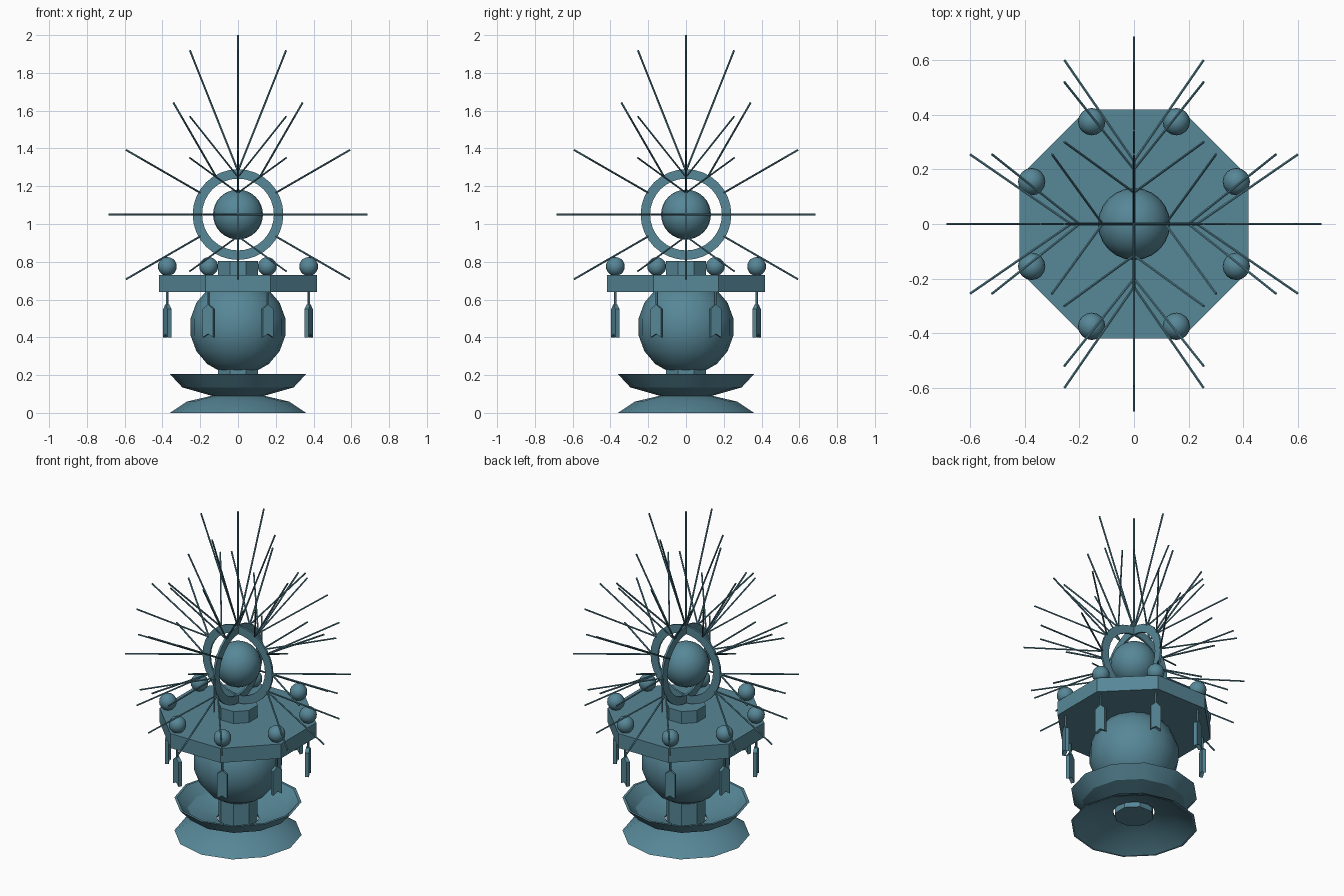
import bpy, bmesh, math
from math import sin, cos, pi, radians
from mathutils import Vector, Matrix

cube = bpy.data.objects.get("Cube")
if cube:
    bpy.data.objects.remove(cube, do_unlink=True)

teal = bpy.data.materials.new("muted teal")
teal.use_nodes = True
TEAL = (0.095, 0.242, 0.31, 1)
teal.diffuse_color = TEAL
teal.node_tree.nodes["Principled BSDF"].inputs["Base Color"].default_value = TEAL


def make(name, bm, smooth=None):
    """Turn a bmesh into a teal object, optionally smooth-shaded by angle."""
    bmesh.ops.recalc_face_normals(bm, faces=bm.faces)
    mesh = bpy.data.meshes.new(name)
    bm.to_mesh(mesh)
    bm.free()
    mesh.materials.append(teal)
    ob = bpy.data.objects.new(name, mesh)
    bpy.context.collection.objects.link(ob)
    if smooth:
        bpy.ops.object.select_all(action='DESELECT')
        ob.select_set(True)
        bpy.context.view_layer.objects.active = ob
        bpy.ops.object.shade_smooth_by_angle(angle=radians(smooth))
    return ob


def lathe(name, profile, sides, turn=0.0, closed=True, smooth=None):
    """Revolve (radius, height) points about z; closed joins last to first."""
    bm = bmesh.new()
    rows = [[bm.verts.new((r * cos(turn + 2 * pi * i / sides),
                           r * sin(turn + 2 * pi * i / sides), z))
             for i in range(sides)] for r, z in profile]
    pairs = list(zip(rows, rows[1:]))
    if closed:
        pairs.append((rows[-1], rows[0]))
    else:
        bm.faces.new(rows[0])
        bm.faces.new(rows[-1])
    for a, b in pairs:
        for i in range(sides):
            j = (i + 1) % sides
            bm.faces.new((a[i], a[j], b[j], b[i]))
    return make(name, bm, smooth)


def octagon(name, apothem, low, high):
    r = apothem / cos(pi / 8)
    return lathe(name, [(r, low), (r, high)], 8, pi / 8, closed=False)


def ball(name, radius, centre, segments, rings):
    bm = bmesh.new()
    bmesh.ops.create_uvsphere(bm, u_segments=segments, v_segments=rings, radius=radius,
                              matrix=Matrix.Translation(centre))
    return make(name, bm, 60)


def add_rod(bm, start, end, radius, sides=6):
    axis = end - start
    place = Matrix.Translation((start + end) / 2) @ axis.to_track_quat('Z', 'Y').to_matrix().to_4x4()
    bmesh.ops.create_cone(bm, cap_ends=True, segments=sides, radius1=radius, radius2=radius,
                          depth=axis.length, matrix=place)


# Base: inverted dish below, open dish above, joined by a stem
lathe("lower_dish", [(0.36, 0), (0.27, 0.06), (0.12, 0.095),
                     (0.12, 0.085), (0.26, 0.05), (0.345, 0)], 12, smooth=25)
lathe("upper_dish", [(0.36, 0.205), (0.295, 0.135), (0.12, 0.085),
                     (0.12, 0.095), (0.285, 0.145), (0.345, 0.205)], 12, smooth=25)
octagon("stem", 0.105, 0.06, 0.26)

# Body, canopy slab and neck
ball("body_globe", 0.255, (0, 0, 0.455), 16, 9)
octagon("canopy", 0.418, 0.64, 0.73)
octagon("neck", 0.105, 0.73, 0.805)

# A bead and a hanging pennant near each canopy corner
PENNANT = [(0, 0.575), (0.03, 0.55), (0.03, 0.40), (0, 0.418), (-0.03, 0.40), (-0.03, 0.55)]
for k in range(8):
    angle = pi / 8 + k * pi / 4
    out = Vector((cos(angle), sin(angle), 0))
    side = Vector((-sin(angle), cos(angle), 0))
    spot = out * 0.405
    ball(f"bead_{k + 1}", 0.05, spot + Vector((0, 0, 0.775)), 16, 10)
    bm = bmesh.new()
    front = [bm.verts.new(spot + side * w + out * 0.011 + Vector((0, 0, z))) for w, z in PENNANT]
    back = [bm.verts.new(spot + side * w - out * 0.011 + Vector((0, 0, z))) for w, z in PENNANT]
    bm.faces.new(front)
    bm.faces.new(back)
    for i in range(6):
        j = (i + 1) % 6
        bm.faces.new((front[i], front[j], back[j], back[i]))
    add_rod(bm, spot + Vector((0, 0, 0.56)), spot + Vector((0, 0, 0.645)), 0.007)
    make(f"pennant_{k + 1}", bm)

# Central orb inside two crossed flat rings
CENTRE = Vector((0, 0, 1.05))
RING = 0.24
ball("orb", 0.132, CENTRE, 24, 16)
HALF = 0.006
UP = Vector((0, 0, 1))
for name, along, across in (("side", Vector((1, 0, 0)), Vector((0, 1, 0))),
                            ("depth", Vector((0, 1, 0)), Vector((1, 0, 0)))):
    ring = lathe(f"{name}_ring", [(RING, -HALF), (RING, HALF), (0.19, HALF), (0.19, -HALF)],
                 32, smooth=30)
    ring.matrix_world = Matrix.Translation(CENTRE) @ UP.rotation_difference(across).to_matrix().to_4x4()

    # Rays every thirty degrees: one straight and two splayed to the sides
    bm = bmesh.new()
    for step in range(-1, 8):
        angle = step * pi / 6
        out = along * cos(angle) + UP * sin(angle)
        root = CENTRE + out * (RING - 0.01)
        top = step == 3
        add_rod(bm, root, CENTRE + out * (0.95 if top else 0.685), 0.005)
        for sign in (-1, 1):
            tip = CENTRE + out * (0.87 if top else 0.60) + across * 0.255 * sign
            add_rod(bm, root, tip, 0.005)
    make(f"{name}_rays", bm)
